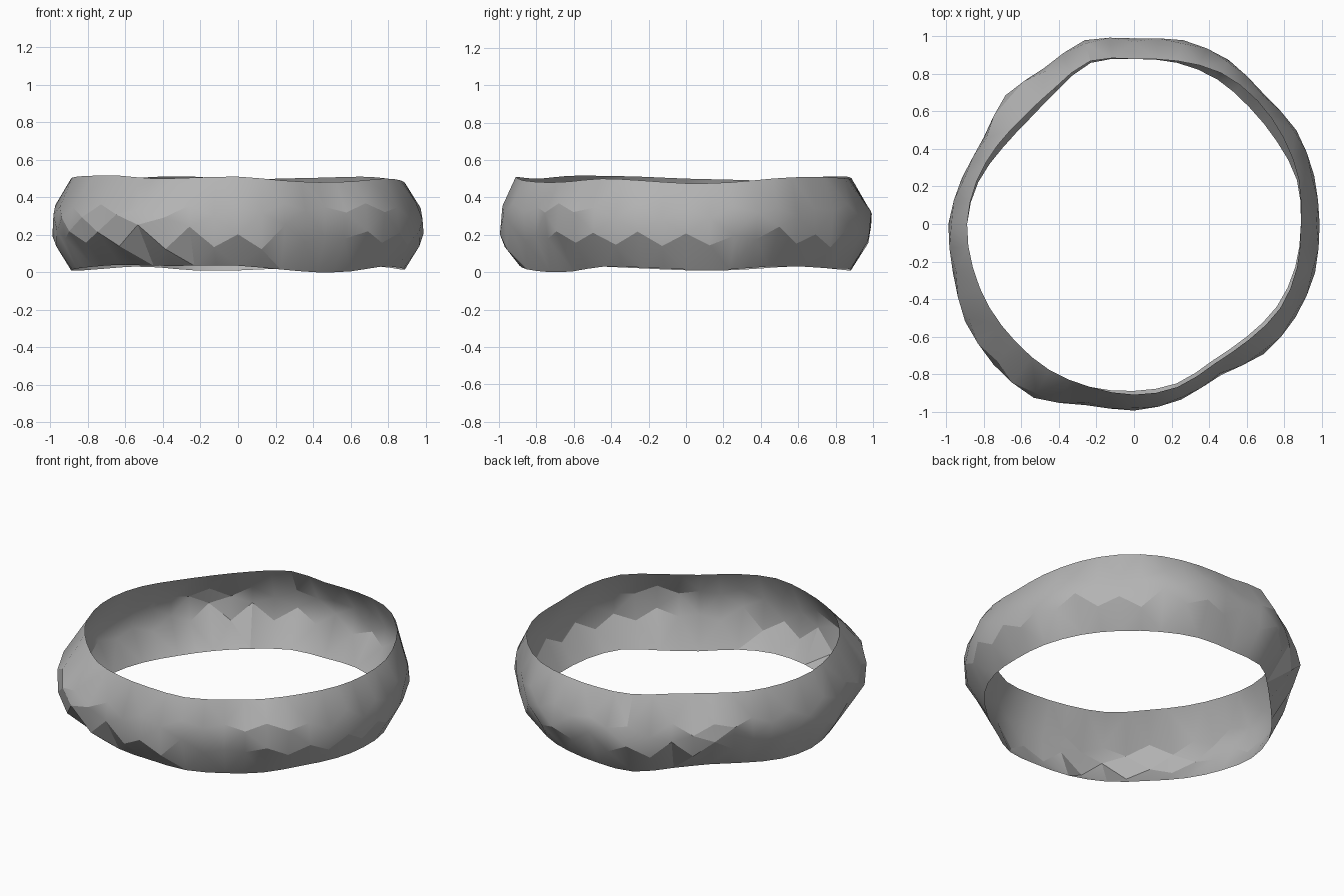
import bpy
import bmesh
import math
import random

random.seed(4)

default_cube = bpy.data.objects.get("Cube")
if default_cube:
    bpy.data.objects.remove(default_cube, do_unlink=True)

# Ring measurements in hundredths, every 15 degrees anticlockwise from +x
BULGE_RADIUS = [99, 99.5, 100, 98, 101, 101.5, 99, 101.5, 96, 97, 92.5, 95,
                99, 100, 104, 106, 107, 100, 99.5, 97, 93, 98, 99.5, 100]
BOTTOM_RADIUS = [89, 90, 88, 87.5, 89, 89, 88, 89, 82, 79, 81, 86,
                 89, 89, 89, 89, 90, 90, 89, 88, 84, 85, 88, 89]
TOP_RADIUS = [89, 91, 92, 93, 93, 90, 88, 90, 84, 82, 84, 87,
              89, 89, 89, 89, 90, 90, 91, 90, 86, 87, 90, 90]
TOP_HEIGHT = [47.5, 48, 50, 51, 50.5, 50, 49.5, 51, 51, 50, 49, 49.5,
              50, 51, 51.5, 51.5, 50, 50.5, 51, 49, 48, 48.5, 50, 49]
BOTTOM_HEIGHT = [1.5, 1.5, 3, 3, 2, 2, 1, 1, 2.5, 3, 2, 1,
                 1, 2, 3, 4, 3.5, 3.5, 3.5, 1.5, 0, 0.5, 3, 2.5]
COLUMNS = 48


def sample(values, turn):
    """Smoothly interpolated value of a closed profile at a fraction of a turn."""
    count = len(values)
    place = turn * count
    i = int(place)
    t = place - i
    a, b, c, d = (values[(i + k) % count] / 100 for k in (-1, 0, 1, 2))
    return b + t / 2 * (c - a + t * (2 * a - 5 * b + 4 * c - d
                                     + t * (3 * (b - c) + d - a)))


def ring_point(mesh, turn, radius, height):
    angle = turn * math.tau
    return mesh.verts.new((radius * math.cos(angle), radius * math.sin(angle), height))


def make_material(name, colour):
    material = bpy.data.materials.new(name)
    material.use_nodes = True
    material.diffuse_color = colour
    shader = material.node_tree.nodes["Principled BSDF"]
    shader.inputs["Base Color"].default_value = colour
    return material


# Open band: smooth rims, with uneven facets around the bulging middle
bm = bmesh.new()
columns = []
for step in range(COLUMNS):
    turn = step / COLUMNS
    bulge = sample(BULGE_RADIUS, turn)
    low_radius = sample(BOTTOM_RADIUS, turn)
    high_radius = sample(TOP_RADIUS, turn)
    low_height = max(0, sample(BOTTOM_HEIGHT, turn))
    high_height = sample(TOP_HEIGHT, turn)
    # Interlocking zigzags: the lower ridge and the upper shoulder
    if step % 2:
        ridge, ridge_fullness = random.uniform(0.12, 0.18), 0.82
        shoulder, shoulder_fullness = random.uniform(0.28, 0.33), 0.98
    else:
        ridge, ridge_fullness = random.uniform(0.19, 0.26), 1.0
        shoulder, shoulder_fullness = random.uniform(0.34, 0.37), 0.84
    columns.append([
        ring_point(bm, turn, low_radius, low_height),
        ring_point(bm, turn, low_radius + (bulge - low_radius) * ridge_fullness, ridge),
        ring_point(bm, turn, high_radius + (bulge - high_radius) * shoulder_fullness, shoulder),
        ring_point(bm, turn, high_radius, high_height),
    ])

for step, column in enumerate(columns):
    following = columns[(step + 1) % COLUMNS]
    for row in range(3):
        bm.faces.new((column[row], following[row], following[row + 1], column[row + 1]))
bmesh.ops.triangulate(bm, faces=bm.faces[:], quad_method="SHORT_EDGE")

band_mesh = bpy.data.meshes.new("ring_band")
bm.to_mesh(band_mesh)
bm.free()
band = bpy.data.objects.new("ring_band", band_mesh)
bpy.context.collection.objects.link(band)
band_mesh.materials.append(make_material("plain_grey", (0.45, 0.45, 0.45, 1)))

# Soft shading with sharp creases
bpy.context.view_layer.objects.active = band
band.select_set(True)
bpy.ops.object.shade_smooth_by_angle(angle=math.radians(22))
